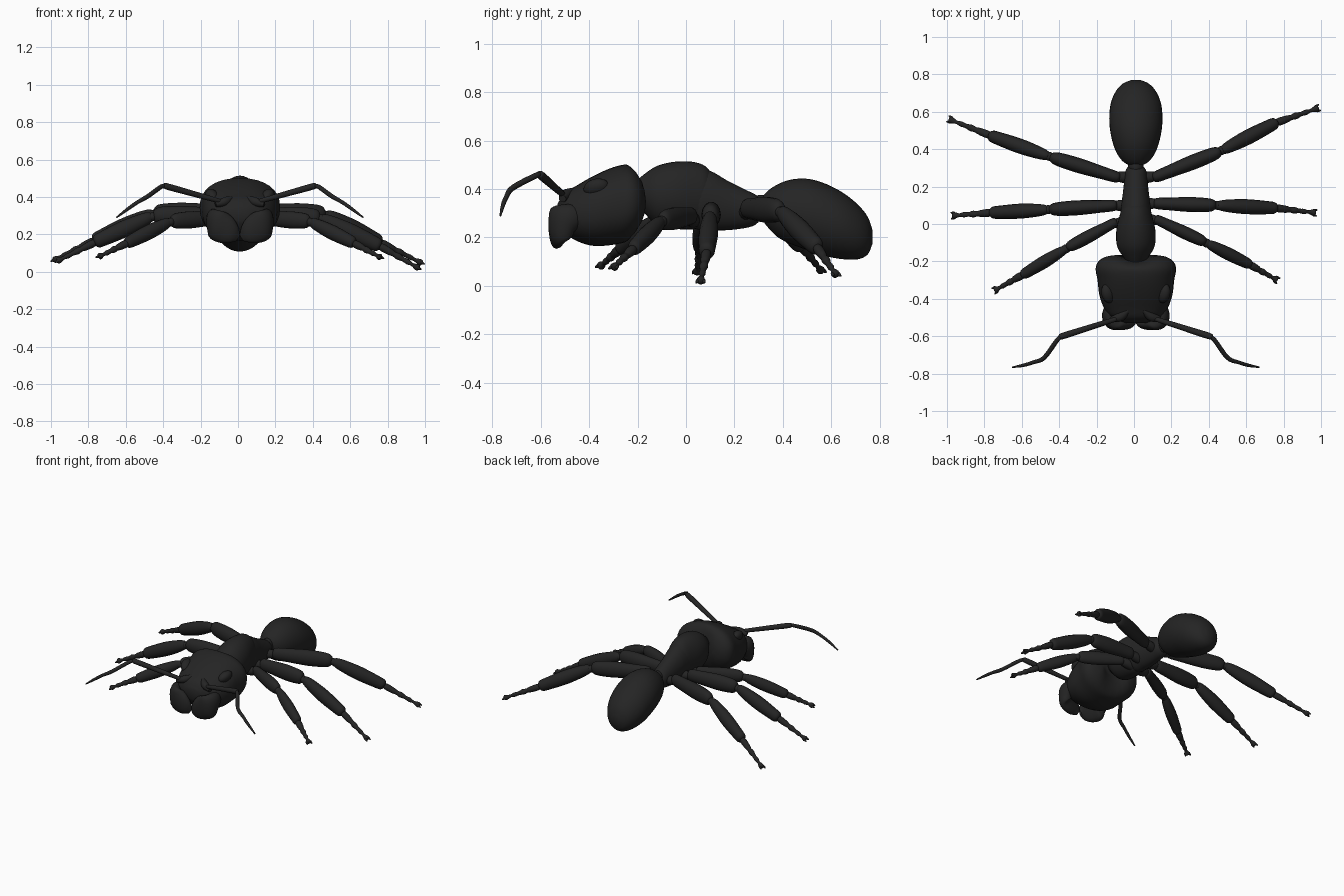
import bpy, bmesh, math
from mathutils import Vector

if "Cube" in bpy.data.objects:
    bpy.data.objects.remove(bpy.data.objects["Cube"], do_unlink=True)

CX = 0.01          # middle line of the body
UP = Vector((0, 0, 1))

mat = bpy.data.materials.new("black shell")
mat.use_nodes = True
colour = (0.018, 0.018, 0.018, 1)
mat.diffuse_color = colour
bsdf = mat.node_tree.nodes["Principled BSDF"]
bsdf.inputs["Base Color"].default_value = colour
bsdf.inputs["Roughness"].default_value = 0.6


def finish(name, bm):
    bmesh.ops.recalc_face_normals(bm, faces=bm.faces)
    mesh = bpy.data.meshes.new(name)
    bm.to_mesh(mesh)
    bm.free()
    mesh.materials.append(mat)
    obj = bpy.data.objects.new(name, mesh)
    bpy.context.scene.collection.objects.link(obj)
    bpy.ops.object.select_all(action="DESELECT")
    obj.select_set(True)
    bpy.context.view_layer.objects.active = obj
    bpy.ops.object.shade_smooth_by_angle(angle=math.radians(50))
    return obj


def spline(rows, steps):
    """Smooth curve through rows of numbers."""
    pts = [Vector(r) for r in rows]
    pts = [2 * pts[0] - pts[1]] + pts + [2 * pts[-1] - pts[-2]]
    out = []
    for a, b, c, d in zip(pts, pts[1:], pts[2:], pts[3:]):
        for i in range(steps):
            t = i / steps
            out.append(0.5 * (2 * b + (c - a) * t + (2 * a - 5 * b + 4 * c - d) * t ** 2
                              + (3 * b - a - 3 * c + d) * t ** 3))
    return out + [pts[-2]]


def loft(name, rows, axis=None, sides=16, steps=4, power=2, warp=None):
    """Skin of oval rings; each row is x, y, z, half width, half height."""
    rows = spline(rows, steps)
    centres = [Vector(r[:3]) for r in rows]
    bm = bmesh.new()
    rings = []
    for i, r in enumerate(rows):
        ahead = axis or (centres[min(i + 1, len(rows) - 1)] - centres[max(i - 1, 0)])
        side = ahead.cross(UP).normalized()
        top = side.cross(ahead).normalized()
        ring = []
        for k in range(sides):
            a = math.tau * k / sides
            c, s = math.cos(a), math.sin(a)
            u = math.copysign(abs(c) ** (2 / power), c) * max(r[3], 0.002)
            v = math.copysign(abs(s) ** (2 / power), s) * max(r[4], 0.002)
            p = centres[i] + side * u + top * v
            ring.append(bm.verts.new(warp(p) if warp else p))
        rings.append(ring)
    for a, b in zip(rings, rings[1:]):
        for k in range(sides):
            n = (k + 1) % sides
            bm.faces.new((a[k], a[n], b[n], b[k]))
    bm.faces.new(rings[0])
    bm.faces.new(rings[-1])
    return finish(name, bm)


def body(name, rows, **options):
    """Body section; each row is y, bottom, top, half width."""
    full = [(CX, y, (lo + hi) / 2, w, (hi - lo) / 2) for y, lo, hi, w in rows]
    return loft(name, full, axis=Vector((0, 1, 0)), sides=32, **options)


def segment(name, start, end, profile, tall=1.0, steps=3):
    """Straight limb piece; profile is position along it and radius."""
    a, b = Vector(start), Vector(end)
    rows = [(*a.lerp(b, t), r, r * tall) for t, r in profile]
    return loft(name, rows, axis=b - a, sides=14, steps=steps)


def ball(name, centre, size, turn):
    bm = bmesh.new()
    bmesh.ops.create_uvsphere(bm, u_segments=16, v_segments=10, radius=1)
    obj = finish(name, bm)
    obj.location, obj.scale, obj.rotation_euler = centre, size, turn


# Head, with a notch between the two rear lobes
def notch(p):
    if p.y > -0.25:
        dip = max(0, 1 - ((p.x - CX) / 0.1) ** 2)
        p.y -= 0.03 * dip * (p.y + 0.25) / 0.085
    return p


body("head", [(-.53, .27, .34, .05), (-.5, .22, .385, .13), (-.45, .185, .415, .17),
              (-.38, .165, .455, .195), (-.3, .17, .49, .205), (-.24, .185, .5, .215),
              (-.2, .22, .475, .2), (-.175, .27, .425, .16), (-.165, .31, .38, .1)],
     power=2.3, warp=notch)

# Thorax, waist and abdomen
body("front_thorax", [(-.22, .34, .42, .04), (-.18, .31, .455, .065), (-.12, .25, .495, .1),
                      (-.04, .235, .513, .105), (.04, .235, .51, .088), (.09, .26, .485, .07),
                      (.12, .33, .43, .03)])
body("rear_thorax", [(-.02, .28, .44, .06), (.04, .235, .485, .082), (.1, .23, .475, .078),
                     (.17, .23, .435, .069), (.25, .24, .395, .06), (.29, .255, .375, .053),
                     (.32, .29, .35, .03)])
body("waist", [(.26, .27, .36, .03), (.3, .265, .375, .042), (.35, .27, .37, .035)])
body("abdomen", [(.31, .28, .36, .03), (.335, .245, .39, .07), (.38, .2, .42, .103),
                 (.44, .17, .44, .125), (.51, .145, .441, .139), (.58, .122, .42, .142),
                 (.65, .11, .383, .133), (.71, .11, .335, .107), (.75, .13, .285, .07),
                 (.77, .175, .23, .025)])

# Head parts on each side
for word, m in (("left", 1), ("right", -1)):
    def at(x, y, z):
        return (CX + m * x, y, z)

    ball(word + "_eye", at(.148, -.37, .405), (.033, .055, .04), (.35, m * .7, 0))
    loft(word + "_mandible",
         [(*at(x, y, z), w, h) for x, y, z, w, h in
          [(.12, -.42, .29, .03, .04), (.14, -.48, .28, .04, .06), (.125, -.52, .255, .043, .082),
           (.08, -.532, .225, .035, .078), (.04, -.535, .2, .025, .055),
           (.01, -.53, .18, .008, .02)]])
    loft(word + "_brow", [(*at(x, y, z), r, r) for x, y, z, r in
                          [(.04, -.46, .395, .012), (.08, -.495, .375, .024), (.13, -.51, .36, .015)]])
    # Elbowed antenna
    segment(word + "_antenna_base", at(.08, -.5, .37), at(.41, -.605, .462),
            [(0, .01), (.15, .013), (.6, .016), (.95, .017), (1, .008)])
    loft(word + "_antenna_whip", [(*at(x, y, z), r, r) for x, y, z, r in
                                  [(.39, -.6, .46, .008), (.42, -.62, .455, .012),
                                   (.49, -.715, .405, .012), (.55, -.74, .37, .01),
                                   (.6, -.755, .335, .009), (.66, -.766, .29, .004)]], sides=10)

# Legs: hip, knee, ankle and toe
legs = {
    "left_hind": [(.1, .245, .32), (.465, .39, .31), (.765, .545, .155), (.985, .62, .045)],
    "right_hind": [(-.075, .245, .32), (-.45, .36, .315), (-.775, .475, .165), (-.988, .56, .06)],
    "left_middle": [(.105, .11, .3), (.44, .1, .29), (.765, .085, .135), (.97, .06, .017)],
    "right_middle": [(-.09, .1, .3), (-.455, .077, .3), (-.77, .06, .155), (-.97, .045, .055)],
    "left_front": [(.11, .03, .29), (.385, -.1, .27), (.625, -.22, .15), (.765, -.3, .075)],
    "right_front": [(-.09, .015, .29), (-.36, -.13, .27), (-.6, -.275, .15), (-.745, -.355, .08)],
}
for word, (hip, knee, ankle, toe) in legs.items():
    k = 0.86 if "front" in word else 1.0
    root = (CX + (hip[0] - CX) * .3, hip[1], hip[2] - .02)
    out = Vector(hip).lerp(Vector(knee), .1)
    segment(word + "_hip", root, out, [(0, .03), (.5, .03), (1, .02)])
    segment(word + "_thigh", hip, knee,
            [(0, .012), (.04, .029 * k), (.25, .034 * k), (.6, .04 * k), (.88, .036 * k),
             (.97, .026 * k), (1, .01)], tall=1.35)
    segment(word + "_knee", Vector(hip).lerp(Vector(knee), .94), Vector(knee).lerp(Vector(ankle), .1),
            [(0, .018), (.5, .024), (1, .018)])
    segment(word + "_shin", knee, ankle,
            [(0, .012), (.05, .025 * k), (.2, .034 * k), (.5, .04 * k), (.85, .035 * k),
             (.96, .03 * k), (1, .012)], tall=1.15)
    segment(word + "_foot", Vector(ankle).lerp(Vector(knee), .04), toe,
            [(0, .016), (.12, .021), (.3, .018), (.38, .014), (.48, .018), (.6, .012),
             (.72, .014), (.82, .009), (.92, .016), (.97, .017), (1, .008)])
    # Pair of small claws
    ahead = (Vector(toe) - Vector(ankle)).normalized()
    across = ahead.cross(UP).normalized() * .012
    for n, s in enumerate((1, -1)):
        start = Vector(toe) + across * s - ahead * .012
        segment(f"{word}_claw_{n + 1}", start, start + ahead * .022 + across * s * .4,
                [(0, .008), (.5, .007), (1, .003)], steps=2)
